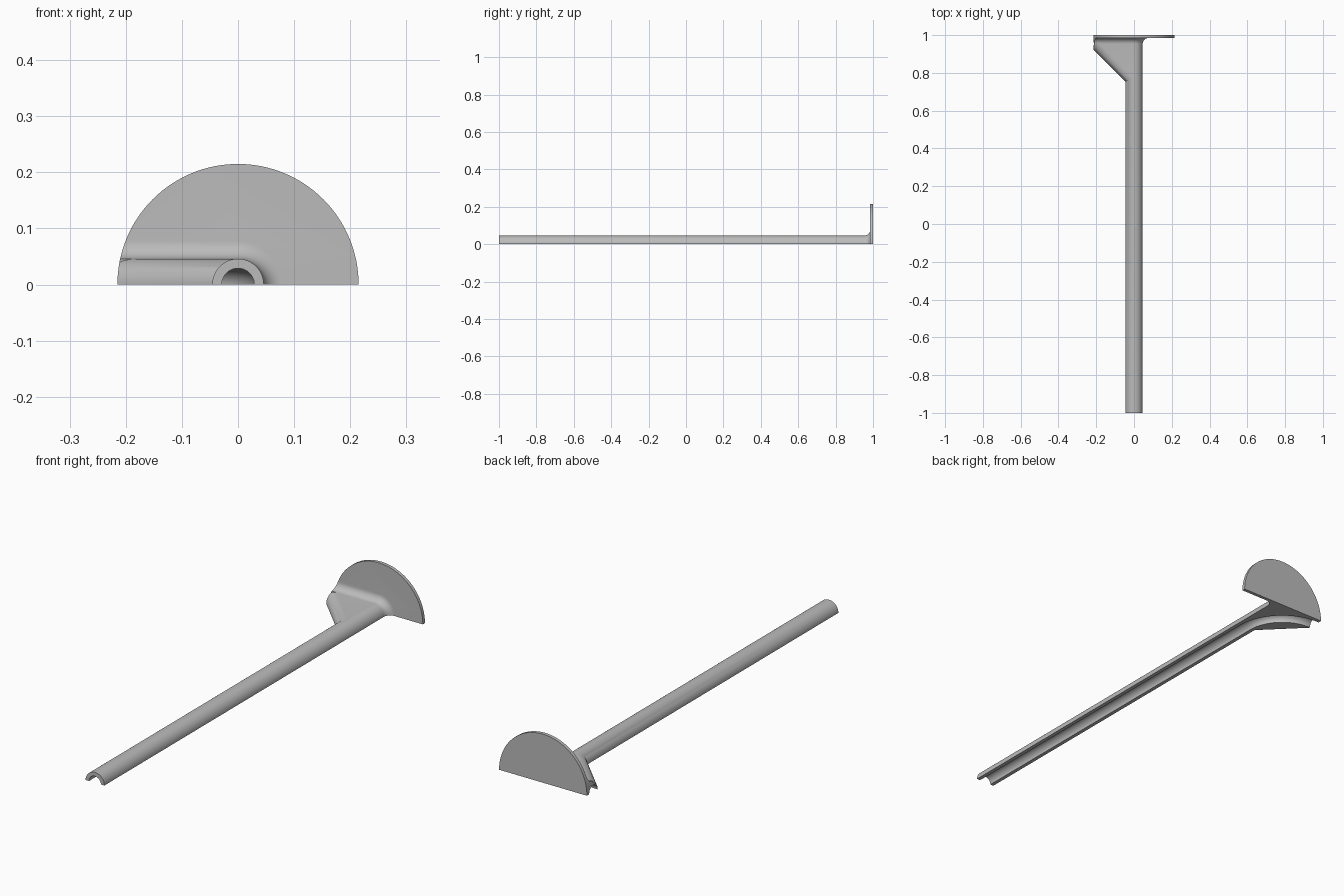
import bpy
import bmesh
from math import sin, cos, pi, sqrt

if "Cube" in bpy.data.objects:
    bpy.data.objects.remove(bpy.data.objects["Cube"], do_unlink=True)

OUTER, BORE, DISC, FLANGE_Y, FILLET = 0.046, 0.029, 0.215, 0.985, 0.032
LOW = -0.1   # parts run below the ground and are trimmed at the end

grey = bpy.data.materials.new("grey plastic")
grey.use_nodes = True
grey.diffuse_color = (0.5, 0.5, 0.5, 1)
grey.node_tree.nodes["Principled BSDF"].inputs["Base Color"].default_value = (0.5, 0.5, 0.5, 1)


def loft(name, rings):
    """Closed solid skinned through rings with equal point counts."""
    bm = bmesh.new()
    loops = [[bm.verts.new(p) for p in ring] for ring in rings]
    n = len(loops[0])
    for a, b in zip(loops, loops[1:]):
        for i in range(n):
            j = (i + 1) % n
            bm.faces.new((a[i], a[j], b[j], b[i]))
    bm.faces.new(loops[0])
    bm.faces.new(loops[-1])
    bmesh.ops.recalc_face_normals(bm, faces=bm.faces)
    mesh = bpy.data.meshes.new(name)
    bm.to_mesh(mesh)
    bm.free()
    mesh.materials.append(grey)
    obj = bpy.data.objects.new(name, mesh)
    bpy.context.collection.objects.link(obj)
    return obj


def circle(x, y, r, turn=0.0, n=64):
    """Upright circle, its axis turned from +y toward -x."""
    return [(x + r * cos(2 * pi * i / n) * cos(turn),
             y + r * cos(2 * pi * i / n) * sin(turn),
             r * sin(2 * pi * i / n)) for i in range(n)]


def combine(target, tool, operation):
    mod = target.modifiers.new(operation, "BOOLEAN")
    mod.operation, mod.solver, mod.object = operation, "EXACT", tool
    graph = bpy.context.evaluated_depsgraph_get()
    mesh = bpy.data.meshes.new_from_object(target.evaluated_get(graph))
    target.modifiers.clear()
    target.data = mesh
    bpy.data.objects.remove(tool, do_unlink=True)


# Straight pipe body
body = loft("half_pipe_with_flange", [circle(0, y, OUTER) for y in (-1.1, 1.02)])

# Side wing with a rounded diagonal edge
angles = [i * pi / 24 for i in range(13)]
layers = [(0, LOW)] + [(OUTER * (1 - cos(a)), OUTER * sin(a)) for a in angles]
wing_rings = []
for inset, z in layers:
    edge = 0.709 + inset * sqrt(2)
    wing_rings.append([(0, edge, z), (0, 1.02, z), (-0.25, 1.02, z), (-0.25, edge + 0.25, z)])
wing = loft("wing", wing_rings)

# Fillet flaring from the pipe and wing into the flange
fillet_rings = []
for i in range(13):
    a = i * pi / 24
    h = OUTER + FILLET * (1 - cos(a))
    y = FLANGE_Y - FILLET * (1 - sin(a))
    arc = [(h * sin(k * pi / 32), y, h * cos(k * pi / 32)) for k in range(17)]
    fillet_rings.append([(-0.25, y, LOW), (-0.25, y, h)] + arc + [(h, y, LOW)])
fillet_rings.append([(x, 1.02, z) for x, y, z in fillet_rings[-1]])
fillet = loft("fillet", fillet_rings)

# Flange slab, trimmed round below
flange = loft("flange", [[(-0.3, y, LOW), (0.3, y, LOW), (0.3, y, 0.3), (-0.3, y, 0.3)]
                         for y in (FLANGE_Y, 1.05)])

for part in (wing, fillet, flange):
    combine(body, part, "UNION")

# Channel bending out through the wing
bend = 0.21
path = [(0, -1.2, 0)]
path += [(bend * (cos(t) - 1), 0.745 + bend * sin(t), t) for t in [i * pi / 64 for i in range(33)]]
path.append((-0.35, 0.745 + bend, pi / 2))
channel = loft("channel", [circle(x, y, BORE, t) for x, y, t in path])
combine(body, channel, "DIFFERENCE")

# Trim everything to the half-round envelope
half_round = [(DISC * cos(i * pi / 64), DISC * sin(i * pi / 64)) for i in range(65)]
trim = loft("trim", [[(x, y, z) for x, z in half_round] for y in (-1, 1)])
combine(body, trim, "INTERSECT")

bpy.ops.object.select_all(action="DESELECT")
body.select_set(True)
bpy.context.view_layer.objects.active = body
bpy.ops.object.shade_smooth_by_angle(angle=pi / 6)
